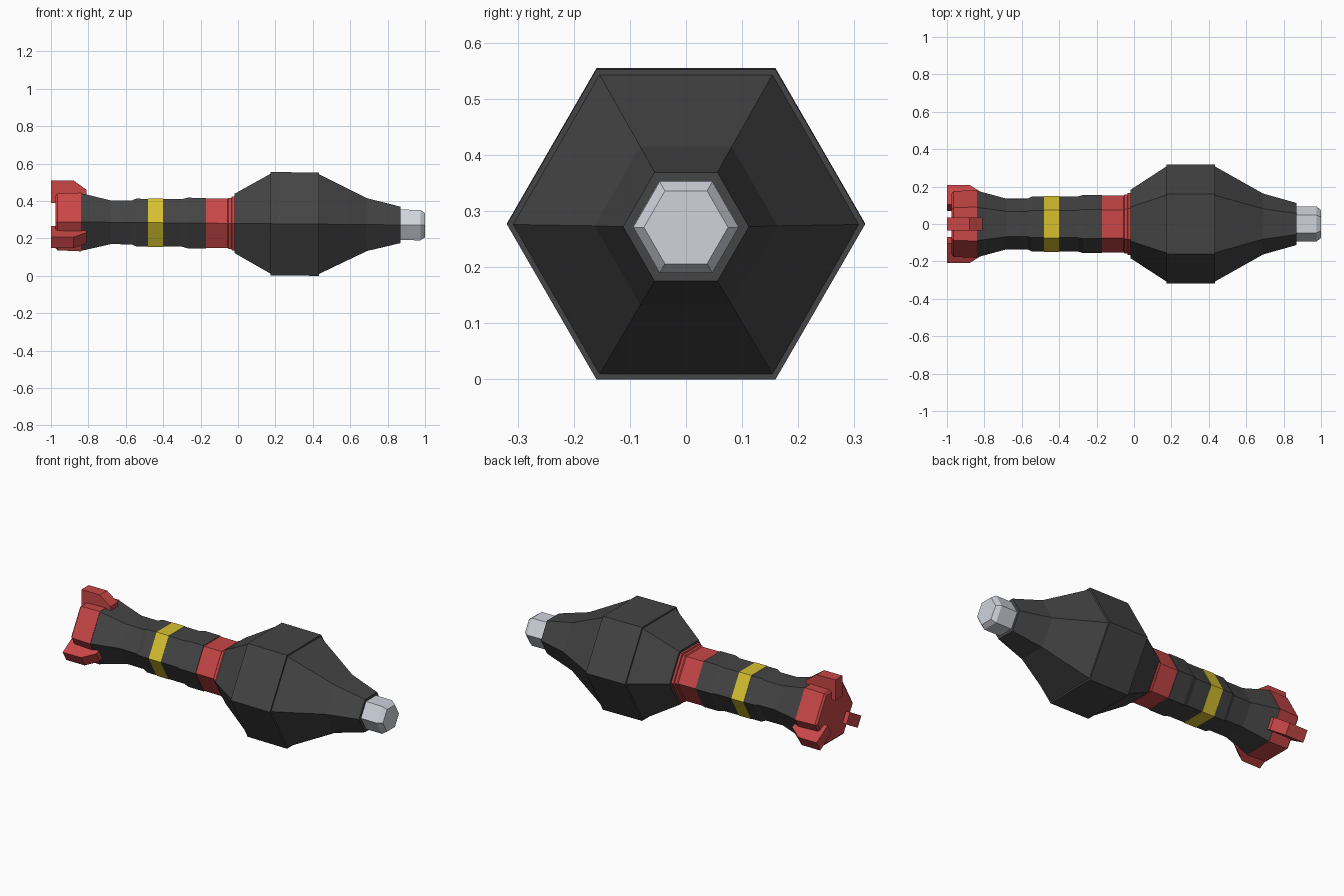
import bpy, bmesh, math
from mathutils import Matrix, Vector

if "Cube" in bpy.data.objects:
    bpy.data.objects.remove(bpy.data.objects["Cube"])


def material(name, rgb):
    m = bpy.data.materials.new(name)
    m.diffuse_color = (*rgb, 1)
    m.use_nodes = True
    m.node_tree.nodes["Principled BSDF"].inputs["Base Color"].default_value = m.diffuse_color
    return m


CHARCOAL = material("charcoal", (0.058, 0.058, 0.058))
RED = material("red", (0.58, 0.062, 0.062))
YELLOW = material("yellow", (0.68, 0.53, 0.03))
SILVER = material("silver", (0.62, 0.65, 0.71))


def axis_z(x):
    # the long axis dips very slightly toward the nose
    return 0.280 - 0.009 * x


def finish(bm, name, mat):
    bmesh.ops.recalc_face_normals(bm, faces=bm.faces)
    me = bpy.data.meshes.new(name)
    bm.to_mesh(me)
    bm.free()
    me.materials.append(mat)
    ob = bpy.data.objects.new(name, me)
    bpy.context.collection.objects.link(ob)
    return ob


def hex_lathe(name, profile, mat):
    """Six-sided turned part along x; profile = (x, corner radius)."""
    bm = bmesh.new()
    rings = []
    for x, r in profile:
        rings.append([bm.verts.new((x, r * math.cos(k * math.pi / 3),
                                    axis_z(x) + r * math.sin(k * math.pi / 3)))
                      for k in range(6)])
    for a, b in zip(rings, rings[1:]):
        for k in range(6):
            bm.faces.new((a[k], a[k - 1], b[k - 1], b[k]))
    bm.faces.new(rings[0])
    bm.faces.new(rings[-1])
    return finish(bm, name, mat)


# tail collar
hex_lathe("tail_collar", [(-0.975, 0.163), (-0.965, 0.176), (-0.84, 0.181)], RED)
# handle
hex_lathe("rear_tube", [(-0.84, 0.178), (-0.68, 0.135), (-0.57, 0.135),
                        (-0.545, 0.147), (-0.48, 0.147)], CHARCOAL)
hex_lathe("yellow_band", [(-0.48, 0.149), (-0.40, 0.149)], YELLOW)
hex_lathe("front_tube", [(-0.40, 0.147), (-0.30, 0.147), (-0.27, 0.156),
                         (-0.17, 0.156)], CHARCOAL)
# red neck with a stepped lip
hex_lathe("red_neck", [(-0.17, 0.152), (-0.055, 0.152), (-0.05, 0.158),
                       (-0.035, 0.158), (-0.033, 0.167), (-0.02, 0.167)], RED)
# head with a slightly raised middle belt
hex_lathe("head", [(-0.02, 0.182), (0.175, 0.309), (0.175, 0.319),
                   (0.432, 0.319), (0.432, 0.308), (0.69, 0.163),
                   (0.87, 0.112)], CHARCOAL)
# nose cap
hex_lathe("nose_cap", [(0.87, 0.094), (0.975, 0.094), (1.0, 0.075)], SILVER)

# three tail fins
fin_profile = [(-1.0, 0.100), (-1.0, 0.222), (-0.88, 0.222),
               (-0.81, 0.172), (-0.81, 0.140), (-0.96, 0.100)]
for i in range(3):
    bm = bmesh.new()
    sides = [[bm.verts.new((x, y, r)) for x, r in fin_profile]
             for y in (-0.034, 0.034)]
    bm.faces.new(sides[0])
    bm.faces.new(sides[1])
    for k in range(len(fin_profile)):
        bm.faces.new((sides[0][k - 1], sides[0][k], sides[1][k], sides[1][k - 1]))
    bm.transform(Matrix.Translation(Vector((0, 0, axis_z(-0.9))))
                 @ Matrix.Rotation(i * math.tau / 3, 4, 'X'))
    finish(bm, f"tail_fin_{i + 1}", RED)
